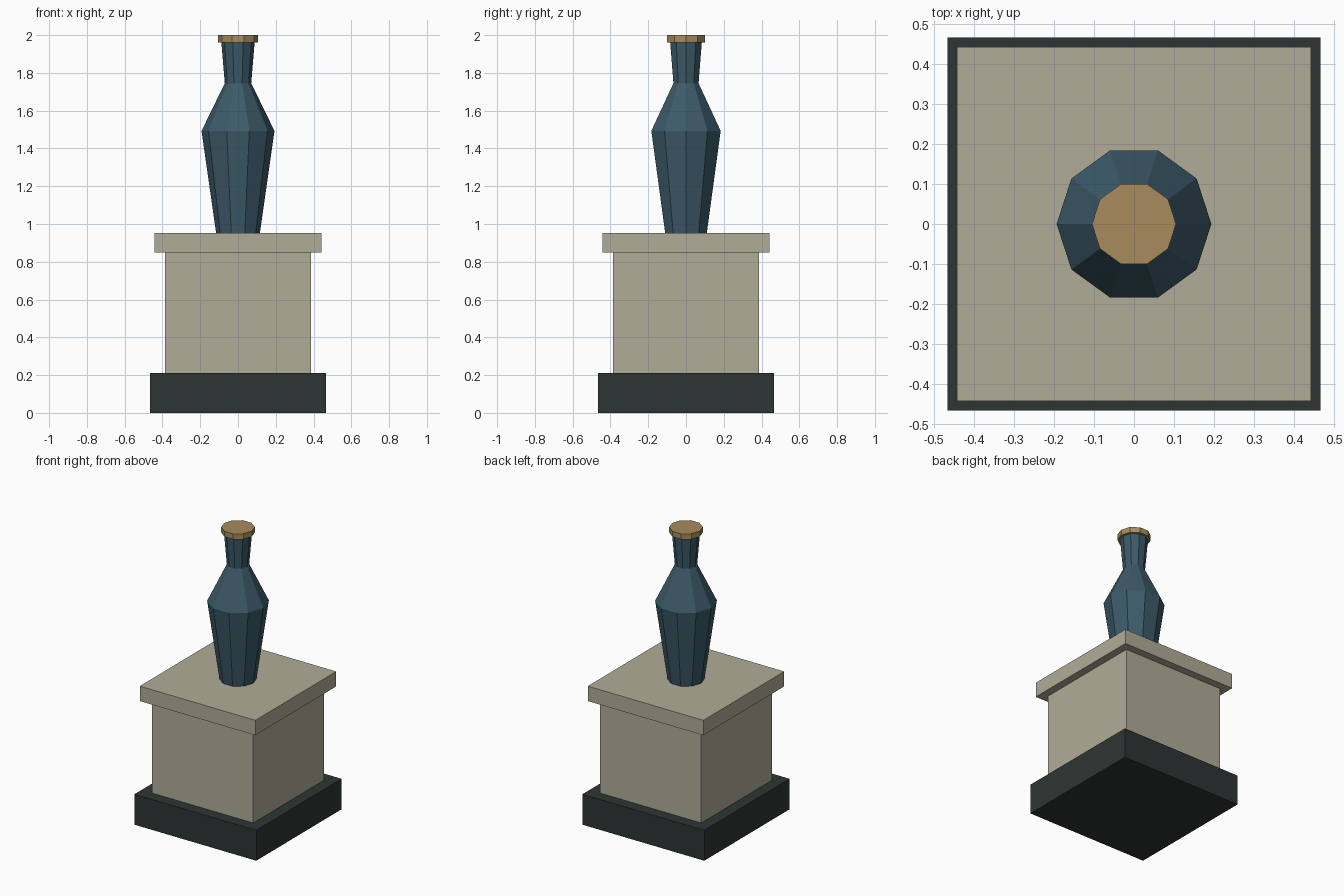
import bpy, bmesh, math

if "Cube" in bpy.data.objects:
    bpy.data.objects.remove(bpy.data.objects["Cube"])


def material(name, hex_rgb):
    m = bpy.data.materials.new(name)
    srgb = [int(hex_rgb[i:i + 2], 16) / 255 for i in (0, 2, 4)]
    m.diffuse_color = [((c + 0.055) / 1.055) ** 2.4 for c in srgb] + [1]
    m.use_nodes = True
    m.node_tree.nodes["Principled BSDF"].inputs["Base Color"].default_value = m.diffuse_color
    return m


def lathe(name, profile, sides, mat, turn=0.0):
    """Stack polygonal rings of (radius, z) into a closed flat-faced solid."""
    bm = bmesh.new()
    rings = [[bm.verts.new((r * math.cos(turn + math.tau * i / sides),
                            r * math.sin(turn + math.tau * i / sides), z))
              for i in range(sides)] for r, z in profile]
    for low, high in zip(rings, rings[1:]):
        for i in range(sides):
            j = (i + 1) % sides
            bm.faces.new((low[i], low[j], high[j], high[i]))
    bm.faces.new(rings[0][::-1])
    bm.faces.new(rings[-1])
    mesh = bpy.data.meshes.new(name)
    bm.to_mesh(mesh)
    bm.free()
    mesh.materials.append(mat)
    obj = bpy.data.objects.new(name, mesh)
    bpy.context.collection.objects.link(obj)
    return obj


def block(name, half, z0, z1, mat):
    r = half * math.sqrt(2)
    return lathe(name, [(r, z0), (r, z1)], 4, mat, math.pi / 4)


dark = material("dark_stone", "2c3533")
stone = material("pale_stone", "b0ac98")
glaze = material("blue_glaze", "3c5a69")
brass = material("brass", "a88b5c")

# Square pedestal
block("plinth", 0.465, 0.0, 0.21, dark)
block("pedestal_shaft", 0.387, 0.21, 0.85, stone)
block("pedestal_cap", 0.441, 0.85, 0.953, stone)

# Ten-sided vase with a brass lip
lathe("vase_body", [(0.116, 0.953), (0.193, 1.493), (0.07, 1.745), (0.088, 1.962)], 10, glaze)
lathe("vase_lip", [(0.105, 1.962), (0.105, 2.0)], 10, brass)
